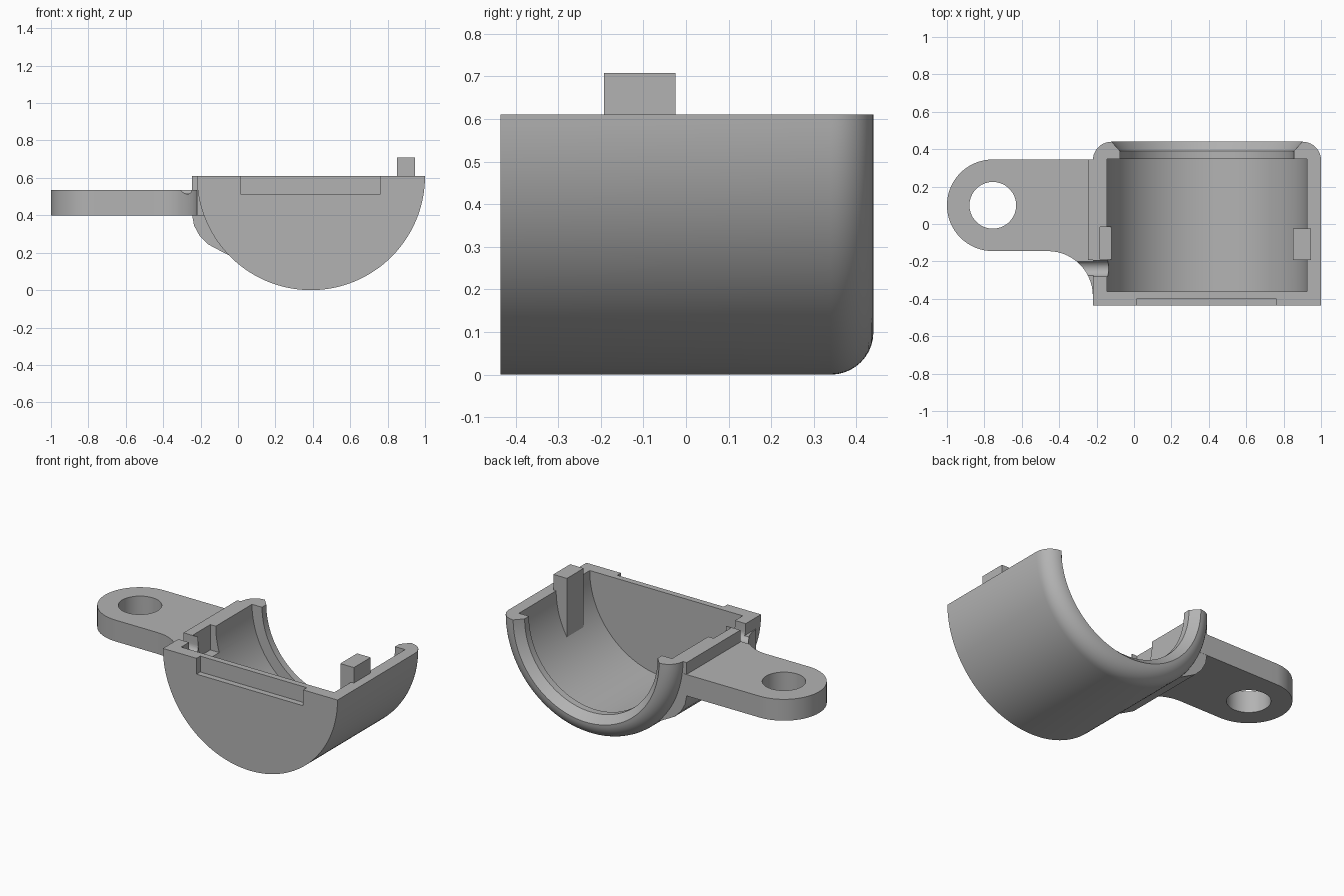
import bpy, bmesh
from math import sin, cos, pi, radians
from mathutils import Vector

cube = bpy.data.objects.get("Cube")
if cube:
    bpy.data.objects.remove(cube, do_unlink=True)

grey = bpy.data.materials.new("plain grey")
grey.use_nodes = True
colour = (0.45, 0.45, 0.45, 1)
grey.diffuse_color = colour
grey.node_tree.nodes["Principled BSDF"].inputs["Base Color"].default_value = colour

CX, TOP, R = 0.39, 0.61, 0.61       # cylinder axis and outer radius
FRONT, BACK = -0.435, 0.44


def arc(cx, cy, r, start, end, steps):
    angles = [radians(start + (end - start) * i / steps) for i in range(steps + 1)]
    return [(cx + r * cos(a), cy + r * sin(a)) for a in angles]


def finish(name, bm):
    bmesh.ops.remove_doubles(bm, verts=bm.verts, dist=1e-5)
    bmesh.ops.recalc_face_normals(bm, faces=bm.faces)
    mesh = bpy.data.meshes.new(name)
    bm.to_mesh(mesh)
    bm.free()
    mesh.materials.append(grey)
    obj = bpy.data.objects.new(name, mesh)
    bpy.context.collection.objects.link(obj)
    return obj


def prism(name, points, axis, lo, hi):
    """Extrude a 2D outline along the given axis."""
    def place(p, d):
        co = list(p)
        co.insert("xyz".index(axis), d)
        return co
    bm = bmesh.new()
    face = bm.faces.new([bm.verts.new(place(p, lo)) for p in points])
    res = bmesh.ops.extrude_face_region(bm, geom=[face], use_keep_orig=True)
    moved = [v for v in res["geom"] if isinstance(v, bmesh.types.BMVert)]
    bmesh.ops.translate(bm, verts=moved, vec=Vector(place((0, 0), hi - lo)))
    return finish(name, bm)


def box(name, x, y, z):
    return prism(name, [(x[0], y[0]), (x[1], y[0]), (x[1], y[1]), (x[0], y[1])], "z", *z)


def half_lathe(name, profile, steps):
    """Sweep a (radius, y) profile through the lower half turn."""
    bm = bmesh.new()
    rings = []
    for i in range(steps + 1):
        a = pi + pi * i / steps
        rings.append([bm.verts.new((CX + r * cos(a), y, TOP + r * sin(a))) for r, y in profile])
    n = len(profile)
    for a, b in zip(rings, rings[1:]):
        for j in range(n):
            k = (j + 1) % n
            if profile[j][0] or profile[k][0]:
                bm.faces.new((a[j], a[k], b[k], b[j]))
    bm.faces.new(rings[0])
    bm.faces.new(rings[-1])
    return finish(name, bm)


def combine(target, other, operation):
    mod = target.modifiers.new(operation.lower(), "BOOLEAN")
    mod.operation = operation
    mod.solver = "EXACT"
    mod.object = other
    bpy.context.view_layer.objects.active = target
    bpy.ops.object.modifier_apply(modifier=mod.name)
    bpy.data.objects.remove(other, do_unlink=True)


# Half-round shell with closed front, rounded back edge and chamfered lip
outline = [(0, FRONT), (R, FRONT)]
outline += arc(R - 0.1, BACK - 0.1, 0.1, 0, 90, 10)
outline += [(0.465, 0.39), (0.465, 0.347), (0.535, 0.347), (0.535, -0.36), (0, -0.36)]
housing = half_lathe("housing", outline, 72)

# Mounting tab with round end and a fillet towards the front
tab_outline = arc(-0.755, 0.1, 0.245, 90, 270, 32)
tab_outline += arc(-0.46, -0.385, 0.24, 90, 0, 14)
tab_outline += [(-0.165, -0.385), (-0.165, 0.345)]
tab = prism("mounting_tab", tab_outline, "z", 0.4, 0.535)
combine(tab, prism("bolt_hole", arc(-0.755, 0.1, 0.125, 0, 350, 35), "z", 0.3, 0.7), "DIFFERENCE")

# Side rib with a rounded gusset under the tab
rib_outline = [(-0.17, TOP), (-0.245, TOP), (-0.245, 0.4), (-0.235, 0.345), (-0.205, 0.29),
               (-0.16, 0.245), (-0.1, 0.213), (-0.05, 0.187), (-0.01, 0.19), (-0.15, 0.4)]
rib = prism("side_rib", rib_outline, "y", -0.193, 0.344)

# Locating peg running down to the inner wall
peg_outline = [(0.85, 0.708), (0.945, 0.708), (0.945, 0.45), (0.85, 0.28)]
peg = prism("locating_peg", peg_outline, "y", -0.193, -0.025)

for part in (tab, rib, peg):
    combine(housing, part, "UNION")

# Front recess, peg socket and cable channel
combine(housing, box("front_recess", (0.015, 0.76), (-0.6, -0.398), (0.51, 0.8)), "DIFFERENCE")
combine(housing, box("peg_socket", (-0.183, 0), (-0.191, -0.015), (0.45, 0.8)), "DIFFERENCE")
channel = arc(-0.238, 0.557, 0.044, 180, 360, 16) + [(-0.194, 0.8), (-0.282, 0.8)]
combine(housing, prism("cable_channel", channel, "x", -0.4, 0), "DIFFERENCE")

# Smooth curves, keep edges crisp
bpy.ops.object.select_all(action="DESELECT")
housing.select_set(True)
bpy.context.view_layer.objects.active = housing
bpy.ops.object.shade_smooth_by_angle(angle=radians(28))
